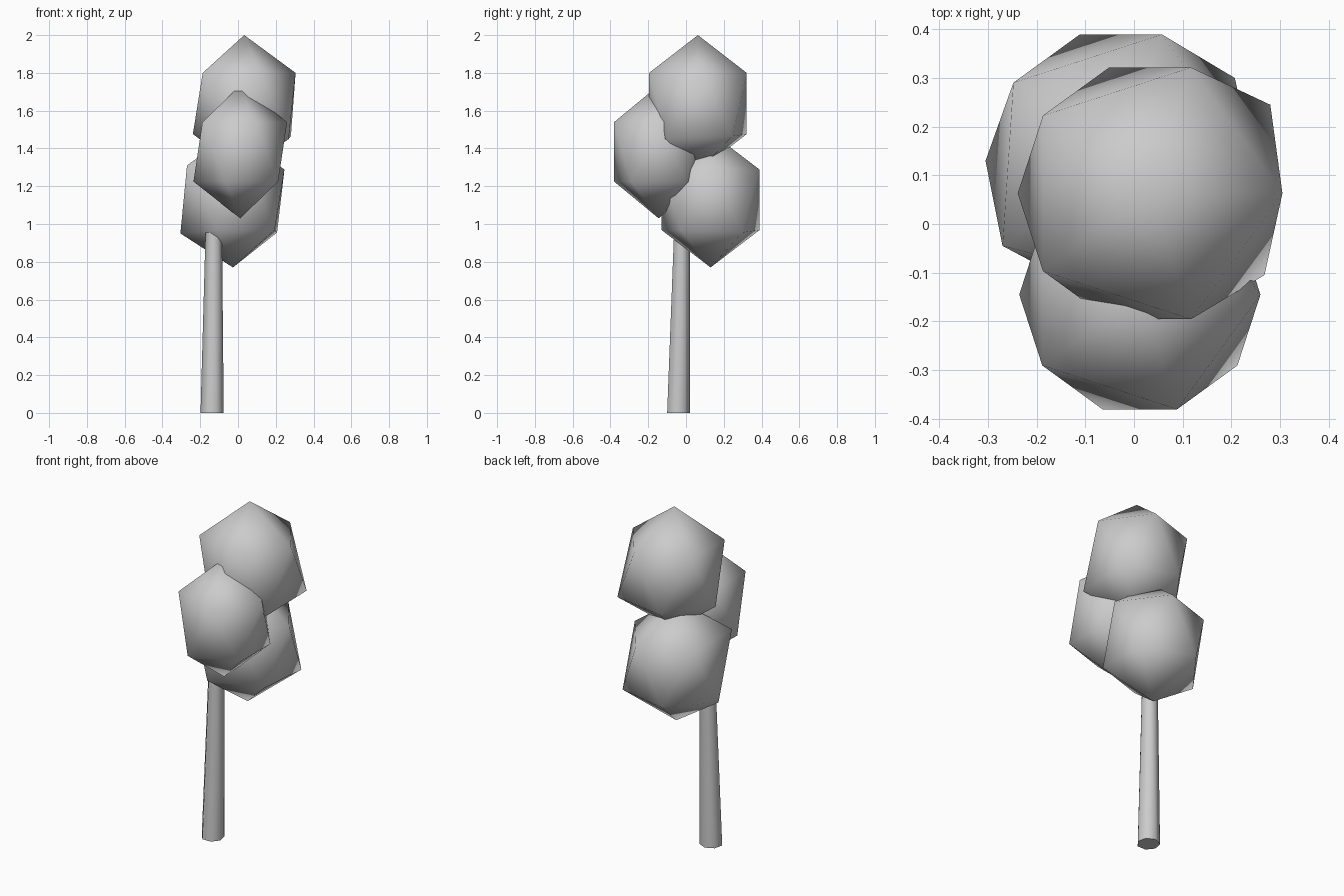
import bpy
import math
from mathutils import Vector

cube = bpy.data.objects.get("Cube")
if cube:
    bpy.data.objects.remove(cube, do_unlink=True)

grey = bpy.data.materials.new("plain_grey")
grey.use_nodes = True
colour = (0.6, 0.6, 0.6, 1)
grey.diffuse_color = colour
grey.node_tree.nodes["Principled BSDF"].inputs["Base Color"].default_value = colour


def finish(name, angle):
    obj = bpy.context.object
    obj.name = name
    obj.data.name = name
    obj.data.materials.append(grey)
    bpy.ops.object.shade_smooth_by_angle(angle=math.radians(angle))
    return obj


def leaf_clump(name, centre, width, height, corners=()):
    """Stretched low-poly ball; the nearest vertex is pulled to each listed corner."""
    bpy.ops.mesh.primitive_ico_sphere_add(subdivisions=1, radius=1, location=centre)
    obj = finish(name, 80)
    for v in obj.data.vertices:
        v.co = Vector((v.co.x * width, v.co.y * width, v.co.z * height))
    for corner in corners:
        target = Vector(corner) - Vector(centre)
        min(obj.data.vertices, key=lambda v: (v.co - target).length).co = target


# Three overlapping leaf clumps
leaf_clump("top_leaves", (0.033, 0.063, 1.638), 0.304, 0.362,
           [(0.28, 0.245, 1.465), (0.268, -0.105, 1.45)])
leaf_clump("front_leaves", (0.012, -0.145, 1.382), 0.277, 0.352)
leaf_clump("back_leaves", (-0.027, 0.13, 1.128), 0.305, 0.358,
           [(-0.27, -0.045, 1.31), (0.207, 0.3, 0.955), (-0.305, 0.13, 0.95)])

# Tapered seven-sided trunk, leaning slightly into the leaves
trunk_height = 1.1
bpy.ops.mesh.primitive_cone_add(vertices=7, radius1=0.063, radius2=0.042,
                                depth=trunk_height,
                                location=(-0.137, -0.043, trunk_height / 2))
trunk = finish("trunk", 60)
for v in trunk.data.vertices:
    if v.co.z > 0:
        v.co += Vector((0.01, 0.023, 0))
